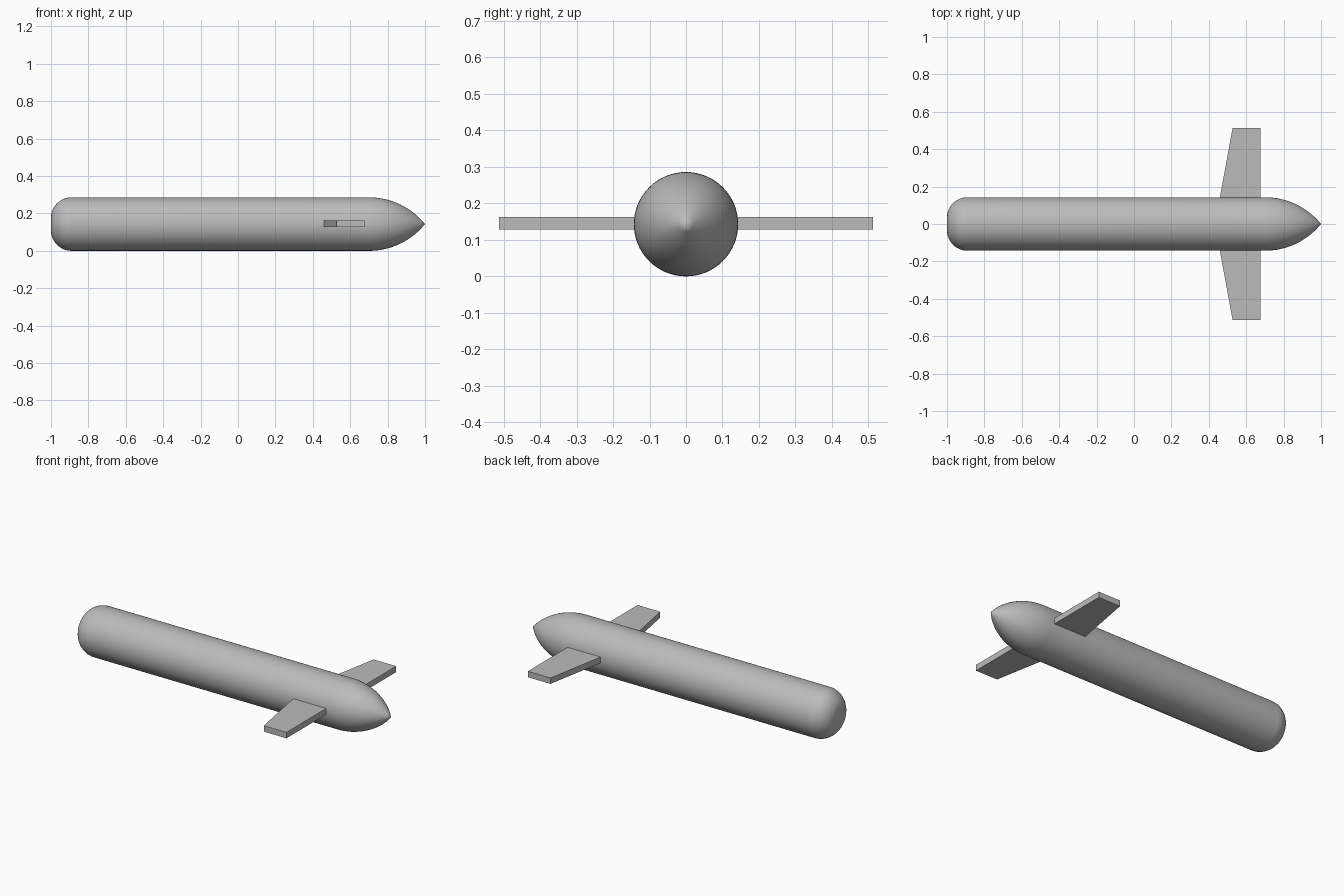
import bpy, bmesh, math

if "Cube" in bpy.data.objects:
    bpy.data.objects.remove(bpy.data.objects["Cube"])

R = 0.143          # body radius, also height of the axis
NOSE = 0.30        # nose length
BEVEL = 0.11       # rounding of the tail edge

grey = bpy.data.materials.new("light grey")
grey.diffuse_color = (0.5, 0.5, 0.5, 1)
grey.use_nodes = True
grey.node_tree.nodes["Principled BSDF"].inputs["Base Color"].default_value = grey.diffuse_color


def make_object(name, bm):
    bmesh.ops.recalc_face_normals(bm, faces=bm.faces)
    me = bpy.data.meshes.new(name)
    bm.to_mesh(me)
    bm.free()
    me.materials.append(grey)
    ob = bpy.data.objects.new(name, me)
    bpy.context.collection.objects.link(ob)
    return ob


# Body: flat tail with rounded edge, straight tube, ogive nose, spun about x
profile = [(-1.0, 0.0)]
for i in range(13):
    a = math.pi / 2 * i / 12
    profile.append((-1 + BEVEL * (1 - math.cos(a)), R - BEVEL + BEVEL * math.sin(a)))
rho = (R * R + NOSE * NOSE) / (2 * R)
for i in range(17):
    t = NOSE * i / 16
    profile.append((1 - NOSE + t, max(0.0, math.sqrt(rho * rho - t * t) - (rho - R))))

bm = bmesh.new()
verts = [bm.verts.new((x, 0, R + r)) for x, r in profile]
edges = [bm.edges.new(pair) for pair in zip(verts, verts[1:])]
bmesh.ops.spin(bm, geom=verts + edges, cent=(0, 0, R), axis=(1, 0, 0),
               angle=math.tau, steps=64, use_merge=False)
bmesh.ops.remove_doubles(bm, verts=bm.verts, dist=1e-5)
body = make_object("body", bm)
bpy.context.view_layer.objects.active = body
body.select_set(True)
bpy.ops.object.shade_smooth_by_angle(angle=math.radians(35))

# Fins: tapered flat plates, one on each side
plan = [(0.455, 0.12), (0.675, 0.12), (0.675, 0.512), (0.527, 0.512)]
for name, side in (("left_fin", -1), ("right_fin", 1)):
    bm = bmesh.new()
    face = bm.faces.new([bm.verts.new((x, side * y, 0.128)) for x, y in plan])
    ext = bmesh.ops.extrude_face_region(bm, geom=[face])
    bmesh.ops.translate(bm, vec=(0, 0, 0.035),
                        verts=[v for v in ext["geom"] if isinstance(v, bmesh.types.BMVert)])
    make_object(name, bm)
